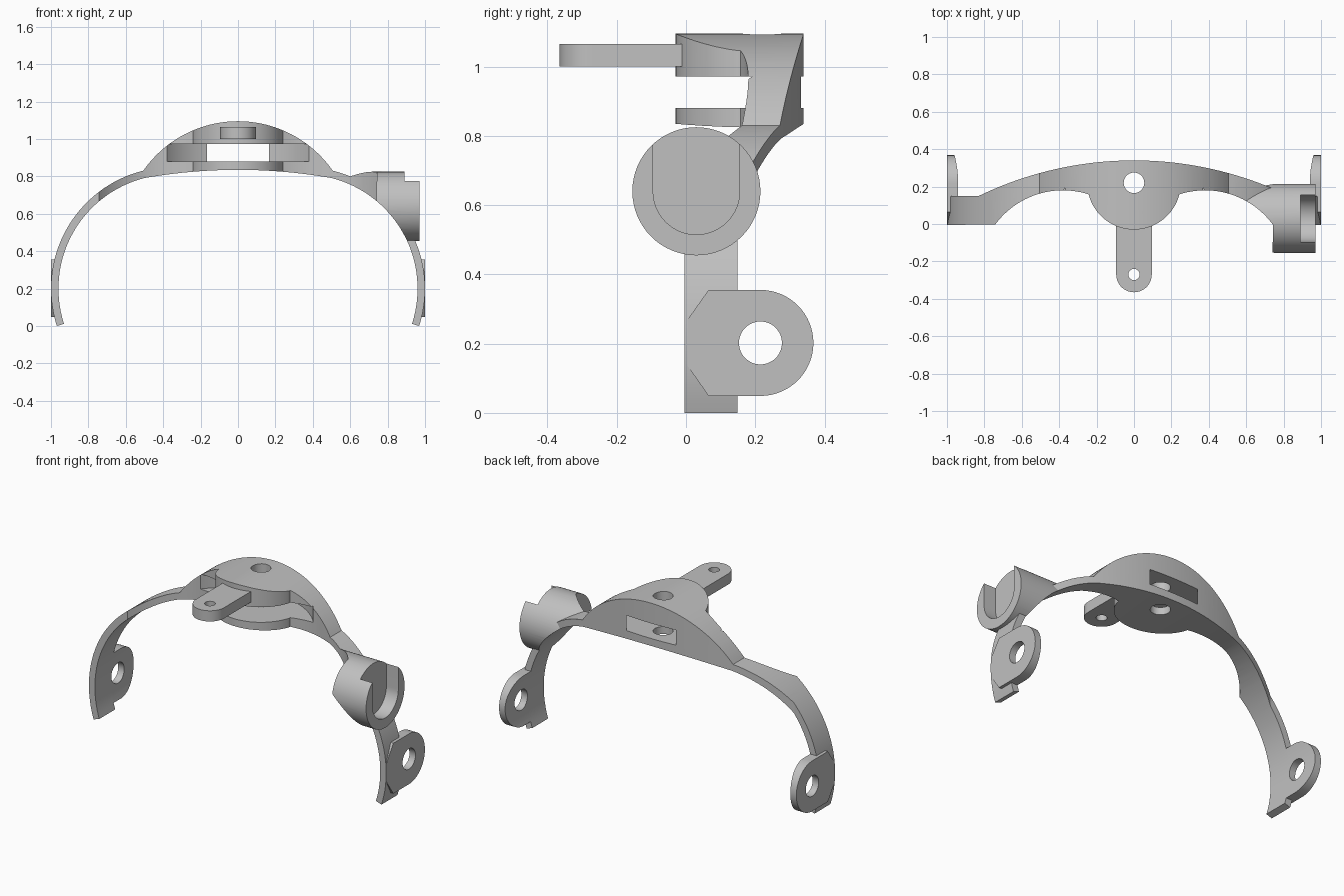
import bpy, bmesh
from math import sin, cos, radians, degrees, acos, asin, atan2, sqrt

if "Cube" in bpy.data.objects:
    bpy.data.objects.remove(bpy.data.objects["Cube"], do_unlink=True)

grey = bpy.data.materials.new("plain_grey")
grey.use_nodes = True
COLOUR = (0.53, 0.53, 0.53, 1)
grey.diffuse_color = COLOUR
grey.node_tree.nodes["Principled BSDF"].inputs["Base Color"].default_value = COLOUR


def arc(cx, cy, r, a0, a1, n=24):
    """Points along an arc, angles in degrees."""
    angles = [radians(a0 + (a1 - a0) * i / n) for i in range(n + 1)]
    return [(cx + r * cos(a), cy + r * sin(a)) for a in angles]


def circle(cx, cy, r, n=64):
    return arc(cx, cy, r, 0, 360, n)[:-1]


def mirrored(half):
    """Half outline ending on the centre line, continued on the other side."""
    return half + [(-x, y) for x, y in reversed(half[:-1])]


def prism(name, pts, axis, lo, hi):
    """Outline extruded along one axis."""
    place = {"X": lambda p, t: (t, p[0], p[1]),
             "Y": lambda p, t: (p[0], t, p[1]),
             "Z": lambda p, t: (p[0], p[1], t)}[axis]
    bm = bmesh.new()
    a = [bm.verts.new(place(p, lo)) for p in pts]
    b = [bm.verts.new(place(p, hi)) for p in pts]
    bm.faces.new(a)
    bm.faces.new(b)
    for i in range(len(pts)):
        j = (i + 1) % len(pts)
        bm.faces.new((a[i], a[j], b[j], b[i]))
    bmesh.ops.recalc_face_normals(bm, faces=bm.faces)
    mesh = bpy.data.meshes.new(name)
    bm.to_mesh(mesh)
    bm.free()
    mesh.materials.append(grey)
    ob = bpy.data.objects.new(name, mesh)
    bpy.context.collection.objects.link(ob)
    return ob


cutters = []


def cutter(*args):
    ob = prism(*args)
    ob.hide_render = True
    cutters.append(ob)
    return ob


def activate(ob):
    bpy.ops.object.select_all(action="DESELECT")
    ob.select_set(True)
    bpy.context.view_layer.objects.active = ob


def boolean(ob, other, operation="DIFFERENCE"):
    mod = ob.modifiers.new(operation.title(), "BOOLEAN")
    mod.operation = operation
    mod.solver = "EXACT"
    mod.object = other
    activate(ob)
    bpy.ops.object.modifier_apply(modifier=mod.name)


# Arch outline seen from the front: side rings, dome and shallow underside
RING_X, RING_Z, R_OUT, R_IN = 0.35, 0.2, 0.65, 0.61
DOME_Z, DOME_R = 0.478, 0.617
foot = degrees(asin(-RING_Z / R_OUT))
join_x = 0.507
join_a = degrees(acos((join_x - RING_X) / R_OUT))
join_z = RING_Z + R_OUT * sin(radians(join_a))
dome_a = degrees(atan2(join_z - DOME_Z, join_x))
outer = arc(RING_X, RING_Z, R_OUT, foot, join_a, 32)[:-1] + arc(0, DOME_Z, DOME_R, dome_a, 90)
under_x, under_top = 0.5, 0.835
under_a = degrees(acos((under_x - RING_X) / R_IN))
rise = under_top - RING_Z - R_IN * sin(radians(under_a))
under_r = (under_x ** 2 + rise ** 2) / (2 * rise)
inner = arc(RING_X, RING_Z, R_IN, foot, under_a, 32)[:-1]
inner += arc(0, under_top - under_r, under_r, degrees(acos(under_x / under_r)), 90, 10)

frame = prism("arch_frame", mirrored(outer) + mirrored(inner)[::-1], "Y", -0.5, 0.6)
opening = cutter("opening_cutter", mirrored(inner), "Y", -0.6, 0.7)

# Plan outline: bowed back, scooped front and round centre pad
BACK_R = 1.908
SCOOP_X, SCOOP_Y, SCOOP_R = 0.38, -0.27, 0.45
PAD_Y, PAD_R = 0.22, 0.25
scoop_end = degrees(atan2(-0.005 - SCOOP_Y, 0.74 - SCOOP_X))
scoop_start = degrees(acos((0.24 - SCOOP_X) / SCOOP_R))
scoop = arc(SCOOP_X, SCOOP_Y, SCOOP_R, scoop_end, scoop_start)
back = arc(0, 0.34 - BACK_R, BACK_R, 90, degrees(acos(0.83 / BACK_R)))
pad_a = degrees(atan2(-sqrt(PAD_R ** 2 - 0.24 ** 2), 0.24))
half = back[1:] + [(1.1, 0.147), (1.1, -0.005)] + scoop + arc(0, PAD_Y, PAD_R, pad_a, -90)
plan = cutter("plan_cutter", mirrored(half) + [back[0]], "Z", -0.3, 1.4)
boolean(frame, plan, "INTERSECT")

# Curved slot through the centre and the upright pivot hole
slot = cutter("slot_cutter", circle(0, -0.126, 0.488, 96), "Z", 0.88, 0.972)
boolean(frame, slot)
pivot = cutter("pivot_cutter", circle(0, PAD_Y, 0.055, 40), "Z", 0.5, 1.3)
boolean(frame, pivot)

# Socket on the left shoulder, with a U-shaped recess open at the top
socket = prism("shoulder_socket", circle(0.03, 0.64, 0.185), "X", 0.45, 0.97)
reach = cutter("reach_cutter", [(0.74, -0.4), (1.2, -0.4), (1.2, 0.5), (0.4, 0.5)]
               + scoop[::-1][10:], "Z", 0.2, 1.2)
boolean(socket, reach, "INTERSECT")
boolean(socket, opening)
recess = cutter("recess_cutter", arc(0.03, 0.64, 0.125, 180, 360, 32)
                + [(0.155, 1.0), (-0.095, 1.0)], "X", 0.89, 1.2)
boolean(socket, recess)
boolean(frame, recess)

# Front tab with a small hole
tab = prism("front_tab", arc(0, -0.27, 0.095, 180, 360) + [(0.095, 0.03), (-0.095, 0.03)],
            "Z", 1.0, 1.065)
boolean(tab, cutter("tab_hole_cutter", circle(0, -0.27, 0.03, 32), "Z", 0.9, 1.2))

# Side lugs with holes, flush with the inside of the arch
lug_outline = arc(0.215, 0.202, 0.153, -90, 90, 32)
lug_outline += [(0.065, 0.355), (0.005, 0.27), (0.005, 0.135), (0.065, 0.049)]
lug_hole = cutter("lug_hole_cutter", circle(0.215, 0.202, 0.062, 48), "X", -1.3, 1.3)
lugs = []
for side, sign in (("left", 1), ("right", -1)):
    lug = prism(side + "_lug", lug_outline, "X", *sorted((sign * 0.85, sign * 1.0)))
    boolean(lug, opening)
    boolean(lug, lug_hole)
    lugs.append(lug)

# Remove the helpers and smooth the curved faces
for ob in cutters:
    bpy.data.objects.remove(ob, do_unlink=True)
for ob in [frame, socket, tab] + lugs:
    activate(ob)
    bpy.ops.object.shade_smooth_by_angle(angle=radians(25))
